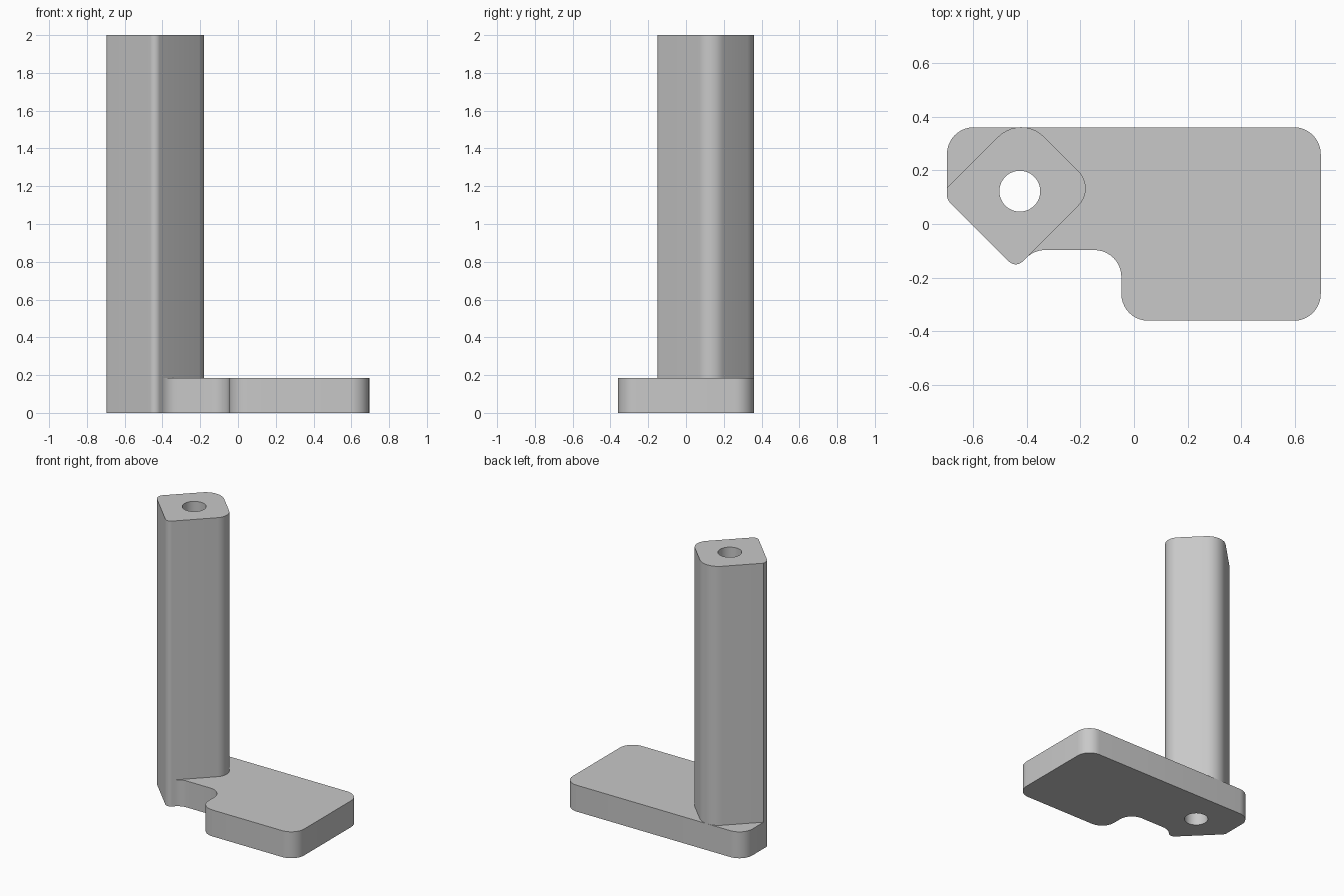
import bpy, bmesh
from math import cos, sin, pi, tan, radians
from mathutils import Vector

cube = bpy.data.objects.get("Cube")
if cube:
    bpy.data.objects.remove(cube)

GREY = (0.58, 0.58, 0.58, 1)
mat = bpy.data.materials.new("plain grey")
mat.use_nodes = True
mat.diffuse_color = GREY
mat.node_tree.nodes["Principled BSDF"].inputs["Base Color"].default_value = GREY

LEFT, BACK, FRONT, RIGHT = -0.696, 0.36, -0.36, 0.695
PLATE_TOP, HEIGHT = 0.185, 2.0
BORE, BORE_R = (-0.425, 0.122), 0.076


def rounded(corners, steps=10):
    """Outline with an arc of the given radius at each (x, y, radius) corner."""
    pts = []
    for i, (x, y, r) in enumerate(corners):
        p = Vector((x, y))
        if not r:
            pts.append(p)
            continue
        a = (Vector(corners[i - 1][:2]) - p).normalized()
        b = (Vector(corners[(i + 1) % len(corners)][:2]) - p).normalized()
        half = a.angle(b) / 2
        centre = p + (a + b).normalized() * r / sin(half)
        start = (p + a * r / tan(half) - centre).normalized()
        end = (p + b * r / tan(half) - centre).normalized()
        pts += [centre + r * start.slerp(end, k / steps) for k in range(steps + 1)]
    return pts


def prism(name, outline, z0, z1):
    """Extrude an outline, pierced by the round bore."""
    bore = [Vector((BORE[0] + BORE_R * cos(t * pi / 24),
                    BORE[1] + BORE_R * sin(t * pi / 24))) for t in range(48)]
    bm = bmesh.new()
    for loop in (outline, bore):
        vs = [bm.verts.new((p.x, p.y, z0)) for p in loop]
        for i, v in enumerate(vs):
            bm.edges.new((vs[i - 1], v))
    bmesh.ops.triangle_fill(bm, use_beauty=True, use_dissolve=False, edges=bm.edges[:])
    top = bmesh.ops.extrude_face_region(bm, geom=bm.faces[:], use_keep_orig=True)["geom"]
    bmesh.ops.translate(bm, vec=(0, 0, z1 - z0),
                        verts=[g for g in top if isinstance(g, bmesh.types.BMVert)])
    bmesh.ops.recalc_face_normals(bm, faces=bm.faces[:])
    mesh = bpy.data.meshes.new(name)
    bm.to_mesh(mesh)
    bm.free()
    mesh.materials.append(mat)
    obj = bpy.data.objects.new(name, mesh)
    bpy.context.collection.objects.link(obj)
    bpy.ops.object.select_all(action="DESELECT")
    obj.select_set(True)
    bpy.context.view_layer.objects.active = obj
    bpy.ops.object.shade_smooth_by_angle(angle=radians(30))


# Corners shared by the post and the plate beneath it
post_left = (LEFT, 0.091, 0.04)
post_front = (-0.44, -0.165, 0.036)

# Notched base plate
prism("base_plate", rounded([
    (RIGHT, BACK, 0.1), (LEFT, BACK, 0.1), post_left, post_front,
    (-0.372, -0.097, 0.1), (-0.047, -0.097, 0.1),
    (-0.047, FRONT, 0.1), (RIGHT, FRONT, 0.1)]), 0, PLATE_TOP)

# Diagonal upright post
prism("upright_post", rounded([
    (-0.42, 0.41, 0.12), (LEFT, 0.134, 0), post_left, post_front,
    (-0.1425, 0.1325, 0.09)]), PLATE_TOP, HEIGHT)
